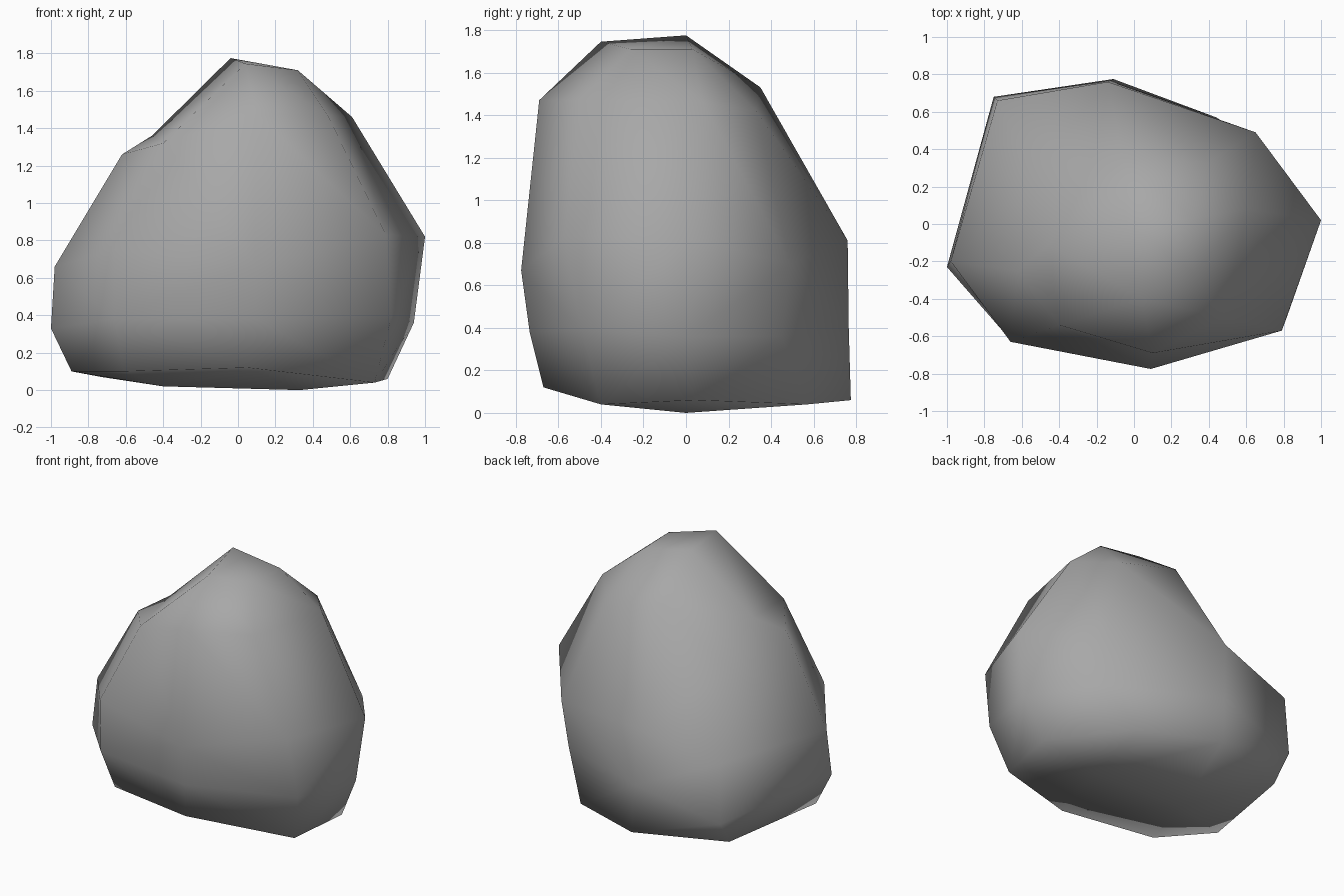
import bpy, bmesh
from mathutils import Vector

if "Cube" in bpy.data.objects:
    bpy.data.objects.remove(bpy.data.objects["Cube"])

# Corner points of the boulder, grouped by band from crown to base
crown = [(-.04, 0, 1.775), (.04, -.4, 1.745), (.31, .03, 1.71), (.32, -.26, 1.71)]
shoulder = [(.61, .08, 1.46), (.40, .33, 1.42), (-.06, .35, 1.53), (-.55, .25, 1.13),
            (-.46, -.11, 1.36), (-.62, -.25, 1.26), (-.4, -.54, 1.32),
            (.1, -.69, 1.47), (.48, -.5, 1.47)]
belly = [(1, .02, .82), (.65, .49, .70), (-.14, .76, .81), (-.73, .66, .67),
         (-.98, -.2, .66), (-.66, -.63, .75), (.09, -.775, .67), (.79, -.57, .83)]
skirt = [(.94, 0, .36), (.62, .45, .36), (-.13, .765, .4), (-.75, .68, .25),
         (-1, -.23, .33), (-.66, -.62, .38), (.09, -.735, .38), (.82, -.49, .39)]
base = [(.8, .04, .06), (.44, .57, .04), (-.11, .775, .06), (-.73, .55, .07),
        (-.89, -.21, .10), (-.61, -.53, .10), (.05, -.67, .12), (.73, -.4, .04),
        (.33, 0, 0), (-.4, 0, .02)]
points = [Vector(p) for p in crown + shoulder + belly + skirt + base]

# Wrap a skin round a unit ball, then push each corner out to its own place
centre = Vector((0, 0, .8))
bm = bmesh.new()
target = {}
for p in points:
    v = bm.verts.new((p - centre).normalized())
    target[v] = p
bmesh.ops.convex_hull(bm, input=bm.verts[:])
for v, p in target.items():
    v.co = p
bmesh.ops.recalc_face_normals(bm, faces=bm.faces[:])
for f in bm.faces:
    f.smooth = True

mesh = bpy.data.meshes.new("boulder")
bm.to_mesh(mesh)
bm.free()

# Plain stone colour
stone = bpy.data.materials.new("grey_stone")
stone.diffuse_color = (.39, .39, .39, 1)
stone.use_nodes = True
stone.node_tree.nodes["Principled BSDF"].inputs["Base Color"].default_value = stone.diffuse_color
mesh.materials.append(stone)
boulder = bpy.data.objects.new("boulder", mesh)
bpy.context.collection.objects.link(boulder)
